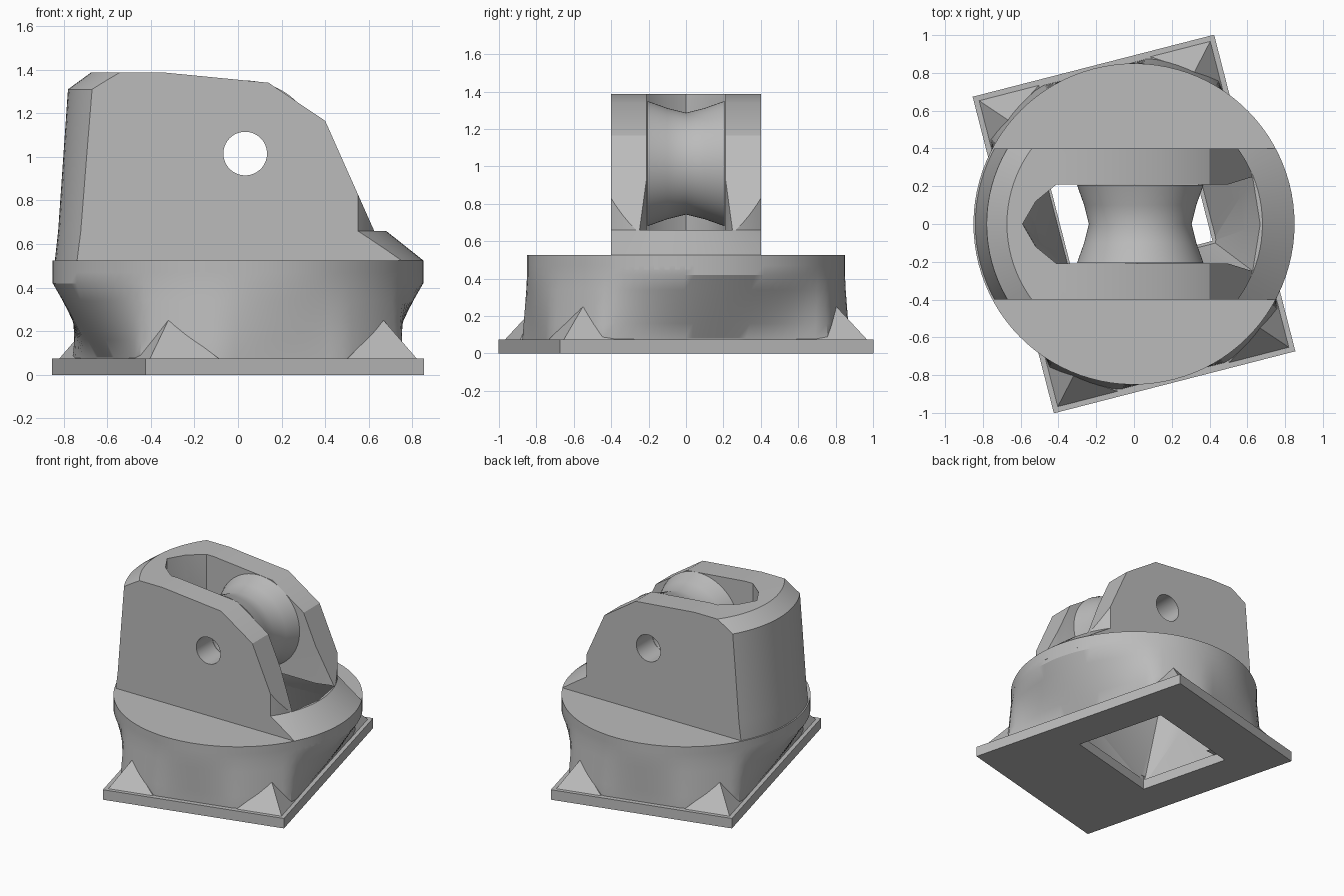
import bpy, bmesh, math
from mathutils import Matrix, Vector

cube = bpy.data.objects.get("Cube")
if cube:
    bpy.data.objects.remove(cube)

grey = bpy.data.materials.new("plain grey")
grey.use_nodes = True
grey.diffuse_color = (0.5, 0.5, 0.5, 1)
grey.node_tree.nodes["Principled BSDF"].inputs["Base Color"].default_value = (0.5, 0.5, 0.5, 1)

TURN = Matrix.Rotation(math.radians(14.4), 4, 'Z')
SEGS = 96


def finish(name, bm, smooth=None):
    bmesh.ops.recalc_face_normals(bm, faces=bm.faces)
    mesh = bpy.data.meshes.new(name)
    bm.to_mesh(mesh)
    bm.free()
    mesh.materials.append(grey)
    obj = bpy.data.objects.new(name, mesh)
    bpy.context.collection.objects.link(obj)
    return obj


def hull(name, points, matrix=Matrix()):
    bm = bmesh.new()
    for p in points:
        bm.verts.new(matrix @ Vector(p))
    res = bmesh.ops.convex_hull(bm, input=bm.verts)
    junk = {g for g in res["geom_interior"] if isinstance(g, bmesh.types.BMVert)}
    bmesh.ops.delete(bm, geom=list(junk), context='VERTS')
    return finish(name, bm)


def prism(name, outline, offset, direction):
    bm = bmesh.new()
    d = Vector(direction)
    face = bm.faces.new([bm.verts.new(Vector(offset) + Vector(p)) for p in outline])
    ext = bmesh.ops.extrude_face_region(bm, geom=[face])
    bmesh.ops.translate(bm, vec=d, verts=[v for v in ext["geom"] if isinstance(v, bmesh.types.BMVert)])
    return finish(name, bm)


def rings(name, levels, radius, matrix=Matrix(), closed=False):
    """Stack rings of radius(angle, level index) at the given heights."""
    bm = bmesh.new()
    loops = []
    for i, z in enumerate(levels):
        loop = []
        for k in range(SEGS):
            a = math.tau * k / SEGS
            r = radius(a, i)
            loop.append(bm.verts.new(matrix @ Vector((r * math.cos(a), r * math.sin(a), z))))
        loops.append(loop)
    pairs = list(zip(loops, loops[1:])) + ([(loops[-1], loops[0])] if closed else [])
    for low, high in pairs:
        for k in range(SEGS):
            n = (k + 1) % SEGS
            bm.faces.new((low[k], low[n], high[n], high[k]))
    if not closed:
        bm.faces.new(loops[0])
        bm.faces.new(loops[-1])
    return finish(name, bm)


def boolean(obj, tool, operation='DIFFERENCE'):
    mod = obj.modifiers.new(operation.lower(), 'BOOLEAN')
    mod.operation = operation
    mod.solver = 'EXACT'
    mod.object = tool
    bpy.context.view_layer.objects.active = obj
    bpy.ops.object.modifier_apply(modifier=mod.name)


def smooth(obj, angle=30):
    bpy.ops.object.select_all(action='DESELECT')
    obj.select_set(True)
    bpy.context.view_layer.objects.active = obj
    bpy.ops.object.shade_smooth_by_angle(angle=math.radians(angle))


# Turned base plate
base_plate = hull("base_plate", [(x, y, z) for x in (-.66, .66) for y in (-.865, .865)
                                 for z in (0, .075)], TURN)

# Skirt blending from the plate's rectangle to a round collar
skirt_z = (.04, .08, .16, .25, .34, .42, .47, .525)


def skirt_radius(a, i):
    rect = min(.63 / max(abs(math.cos(a)), .01), .83 / max(abs(math.sin(a)), .01), .88)
    t = min(max((skirt_z[i] - .08) / .34, 0), 1)
    return rect + (.85 - rect) * t


skirt = rings("skirt", skirt_z, skirt_radius, TURN)

# Corner gussets
for sx, side in ((1, "left"), (-1, "right")):
    for sy, end in ((1, "back"), (-1, "front")):
        pts = [(.635, .84, .07), (.3, .84, .07), (.635, .44, .07), (.3, .4, .07), (.51, .7, .25)]
        hull(f"gusset_{end}_{side}", [(x * sx, y * sy, z) for x, y, z in pts], TURN)

# Housing: tapered round body trimmed to a flat-sided profile
housing_z = (.45, .525, .66, 1.31, 1.39)
left_r = (.84, .84, .825, .78, .67)
right_r = (.85, .85, .68, .68, .68)
housing = rings("housing", housing_z,
                lambda a, i: right_r[i] if math.cos(a) > 0 else left_r[i])
side = [(-1, .4), (1, .4), (1, .66), (.625, .66), (.4, 1.165), (.14, 1.34), (-.35, 1.388), (-1, 1.388)]
trim = prism("housing_trim", [(x, -.4, z) for x, z in side], (0, 0, 0), (0, .8, 0))
boolean(housing, trim, 'INTERSECT')

# Pulley slot, tapering cavity and plate opening
half = [(-.59, 0), (-.52, .12), (-.41, .21), (.5, .21), (.63, .25), (.67, 0)]
outline = half + [(x, -y) for x, y in half[-2:0:-1]]
slot = prism("slot_cutter", [(x, y, 0) for x, y in outline], (0, 0, .655), (0, 0, 1))
hole = [(x, y) for x in (-.38, .38) for y in (-.19, .5)]
cavity = hull("cavity_cutter", [(x, y, .66) for x, y in outline]
              + [TURN @ Vector((x, y, .03)) for x, y in hole])
opening = hull("opening_cutter", [(x, y, z) for x, y in hole for z in (-.1, .1)], TURN)

# Axle bore
AXLE = Matrix.Translation((.033, 0, 1.015)) @ Matrix.Rotation(math.pi / 2, 4, 'X')
bore = rings("bore_cutter", (-1, 1), lambda a, i: .1, AXLE)

for tool in (slot, cavity, bore):
    boolean(housing, tool)
for tool in (cavity, opening):
    boolean(skirt, tool)
boolean(base_plate, opening)

# Grooved pulley with an open bore
pulley_profile = [(-.207, .1), (-.207, .335), (-.1, .297), (0, .272), (.1, .297), (.207, .335), (.207, .1)]
pulley = rings("pulley", [p[0] for p in pulley_profile],
               lambda a, i: pulley_profile[i][1], AXLE, closed=True)

for obj in (skirt, housing, pulley):
    smooth(obj)
for tool in (trim, slot, cavity, opening, bore):
    bpy.data.objects.remove(tool)
